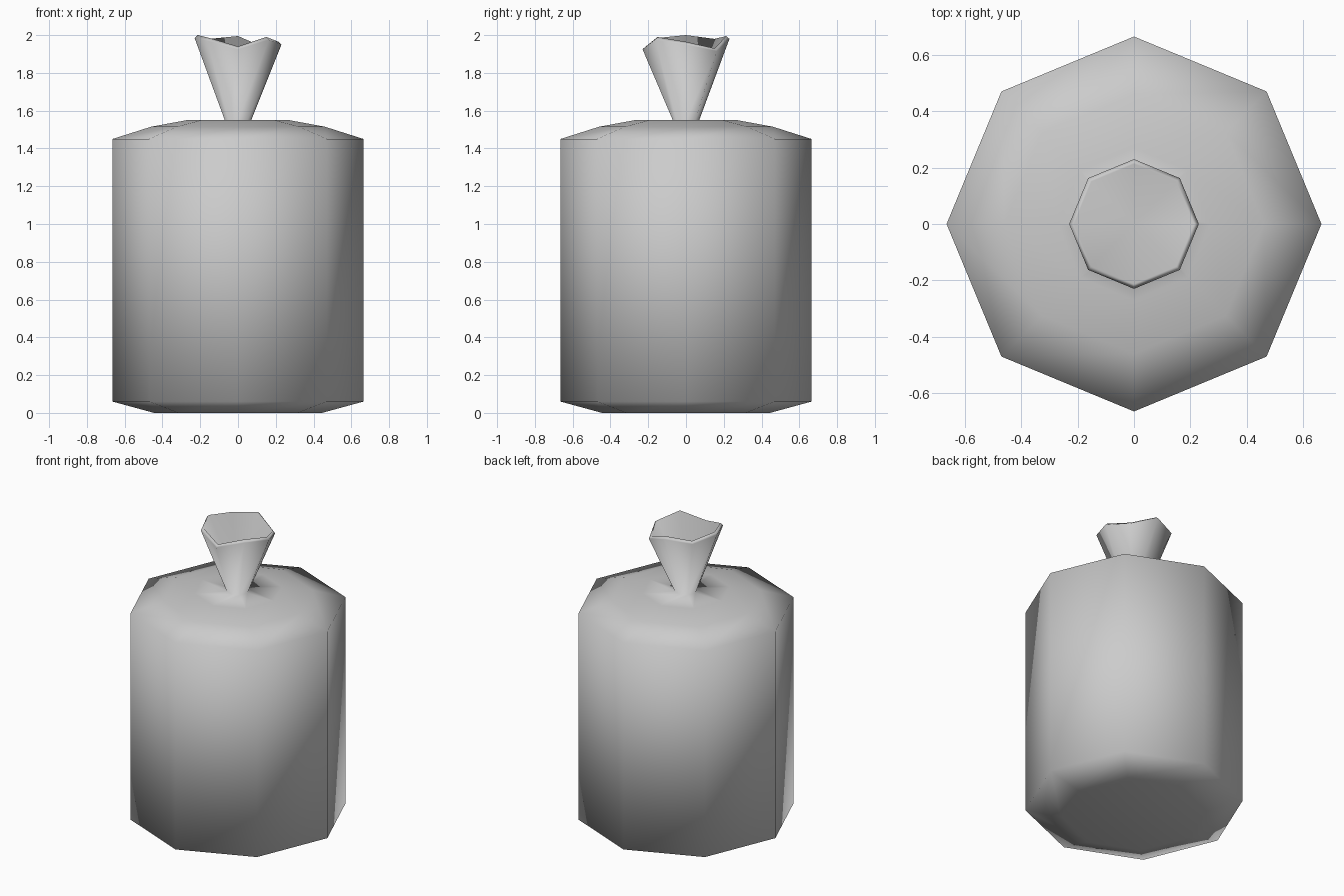
import bpy, bmesh, math

if "Cube" in bpy.data.objects:
    bpy.data.objects.remove(bpy.data.objects["Cube"])

SIDES = 8
# uneven torn edge of the sack mouth, one height per side starting at +x
RIM = [1.95, 1.915, 1.98, 1.965, 1.985, 1.97, 1.925, 1.975]

bm = bmesh.new()


def ring(radius, heights):
    if not isinstance(heights, list):
        heights = [heights] * SIDES
    return [bm.verts.new((radius * math.cos(i * math.tau / SIDES),
                          radius * math.sin(i * math.tau / SIDES), h))
            for i, h in enumerate(heights)]


# outer skin: base, straight wall, sloped shoulder, tied neck, flared mouth, inner lip
rings = [ring(r, z) for r, z in [
    (0.445, 0.0), (0.665, 0.06), (0.665, 1.45), (0.46, 1.515),
    (0.27, 1.55), (0.07, 1.55)]]
rings.append(ring(0.23, RIM))
rings.append(ring(0.213, [h + 0.015 for h in RIM]))

for a, b in zip(rings, rings[1:]):
    for i in range(SIDES):
        j = (i + 1) % SIDES
        bm.faces.new((a[i], a[j], b[j], b[i]))

# flat base
bm.faces.new(rings[0][::-1])

# inside of the mouth narrows to a point at the tie
tip = bm.verts.new((0, 0, 1.58))
for i in range(SIDES):
    bm.faces.new((rings[-1][i], rings[-1][(i + 1) % SIDES], tip))

for f in bm.faces:
    f.smooth = True
bm.normal_update()

mesh = bpy.data.meshes.new("tied_sack")
bm.to_mesh(mesh)
bm.free()
sack = bpy.data.objects.new("tied_sack", mesh)
bpy.context.collection.objects.link(sack)
